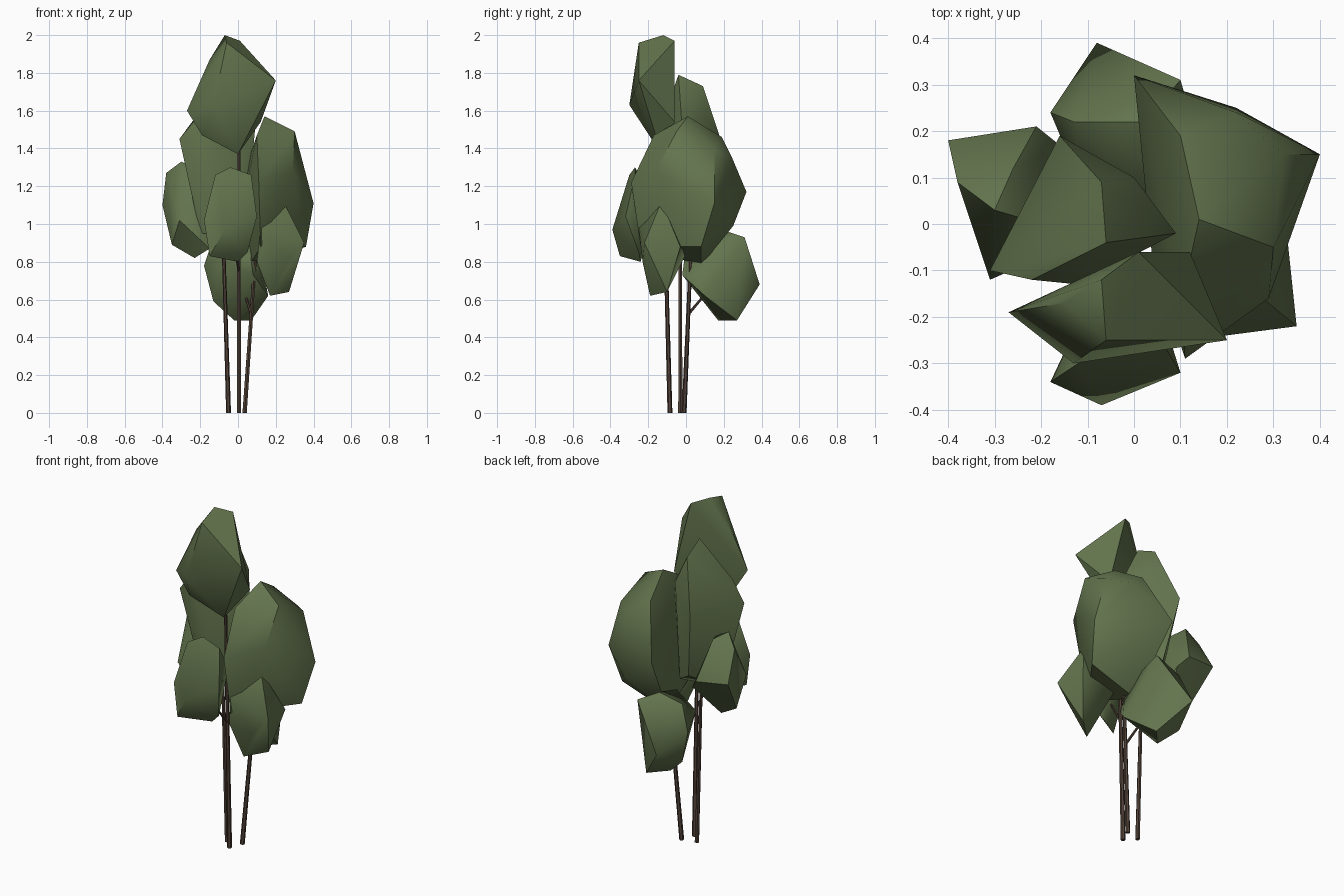
import bpy, bmesh
from mathutils import Vector


def material(name, rgb):
    m = bpy.data.materials.new(name)
    m.diffuse_color = (*rgb, 1)
    return m


LEAF = material("leaf_green", (0.125, 0.175, 0.075))
BARK = material("bark_brown", (0.085, 0.055, 0.04))


def finish(bm, name, mat, angle):
    bmesh.ops.recalc_face_normals(bm, faces=bm.faces)
    me = bpy.data.meshes.new(name)
    bm.to_mesh(me)
    bm.free()
    ob = bpy.data.objects.new(name, me)
    bpy.context.collection.objects.link(ob)
    me.materials.append(mat)
    bpy.ops.object.select_all(action='DESELECT')
    ob.select_set(True)
    bpy.context.view_layer.objects.active = ob
    bpy.ops.object.shade_smooth_by_angle(angle=angle)


def clump(name, *corners):
    """Faceted leaf mass: the convex hull of a few corners."""
    bm = bmesh.new()
    for c in corners:
        bm.verts.new(c)
    bmesh.ops.convex_hull(bm, input=bm.verts)
    loose = [v for v in bm.verts if not v.link_faces]
    bmesh.ops.delete(bm, geom=loose, context='VERTS')
    finish(bm, name, LEAF, 0.8)


def stem(name, start, end, r1, r2, sides=6):
    """Thin tapered stem between two points."""
    a, b = Vector(start), Vector(end)
    bm = bmesh.new()
    bmesh.ops.create_cone(bm, cap_ends=True, segments=sides, radius1=r1,
                          radius2=r2, depth=(b - a).length)
    rot = (b - a).to_track_quat('Z', 'Y').to_matrix()
    bmesh.ops.rotate(bm, verts=bm.verts, matrix=rot)
    bmesh.ops.translate(bm, verts=bm.verts, vec=(a + b) / 2)
    finish(bm, name, BARK, 0.5)


# Trunks
stem("left_trunk", (-0.05, -0.03, 0), (-0.085, -0.03, 1.15), 0.013, 0.008)
stem("middle_trunk", (0.005, -0.085, 0), (0.005, -0.125, 1.5), 0.013, 0.008)
stem("right_trunk", (0.035, -0.01, 0), (0.10, 0.03, 0.95), 0.013, 0.009)
# Side branches
stem("rear_branch", (0.07, 0.01, 0.52), (0.03, 0.12, 0.65), 0.008, 0.006)
stem("front_branch", (0.005, -0.11, 0.75), (-0.03, -0.25, 0.95), 0.007, 0.005)

# Crown
clump("top_leaves",
      (-0.07, -0.12, 2.0), (0.01, -0.06, 1.97), (-0.06, -0.25, 1.96),
      (-0.15, -0.17, 1.87), (0.20, -0.25, 1.76), (-0.27, -0.19, 1.60),
      (-0.13, -0.30, 1.63), (0.12, -0.06, 1.54), (-0.19, -0.18, 1.47),
      (0.0, -0.13, 1.37))
clump("upper_rear_leaves",
      (-0.06, -0.04, 1.79), (-0.07, 0.09, 1.73), (0.09, -0.02, 1.5),
      (0.0, 0.10, 1.57), (-0.16, 0.19, 1.43), (-0.31, -0.10, 1.45),
      (-0.22, -0.12, 1.56), (-0.12, -0.13, 1.52), (-0.20, -0.05, 0.95),
      (-0.10, 0.12, 1.05), (-0.10, -0.12, 0.95), (0.04, 0.0, 0.95))
clump("large_right_leaves",
      (0.14, 0.01, 1.57), (0.30, -0.05, 1.49), (0.10, 0.19, 1.46),
      (0.32, 0.15, 1.39), (0.22, 0.24, 1.36), (0.0, 0.32, 1.17),
      (0.40, 0.15, 1.11), (0.36, 0.08, 0.88), (0.29, -0.16, 1.28),
      (0.11, -0.29, 1.22), (0.10, -0.17, 1.47), (0.06, 0.08, 0.78),
      (0.12, -0.24, 0.88), (0.22, 0.25, 0.99), (0.04, -0.08, 1.18))

# Lower leaf masses
clump("left_leaves",
      (-0.38, 0.09, 1.27), (-0.30, 0.03, 1.33), (-0.26, 0.12, 1.31),
      (-0.40, 0.18, 1.10), (-0.21, 0.21, 1.08), (-0.16, 0.17, 1.02),
      (-0.31, -0.12, 1.02), (-0.35, 0.03, 0.89), (-0.23, 0.0, 0.82),
      (-0.15, -0.05, 0.87), (-0.20, 0.0, 1.27))
clump("front_leaves",
      (-0.12, -0.30, 1.26), (-0.04, -0.27, 1.30), (0.07, -0.27, 1.26),
      (0.10, -0.32, 1.04), (0.05, -0.25, 0.85), (0.0, -0.24, 0.80),
      (-0.15, -0.35, 0.83), (-0.18, -0.34, 1.02), (-0.07, -0.39, 0.97),
      (-0.10, -0.17, 1.05), (0.05, -0.16, 1.10))
clump("right_leaves",
      (0.24, -0.13, 1.12), (0.35, -0.22, 0.90), (0.33, -0.03, 0.88),
      (0.27, -0.10, 0.64), (0.17, -0.19, 0.62), (0.10, -0.22, 0.80),
      (0.12, -0.25, 0.98), (0.13, 0.0, 0.84), (0.26, -0.23, 0.80))
clump("rear_leaves",
      (-0.18, 0.24, 0.78), (-0.13, 0.22, 0.93), (-0.08, 0.39, 0.68),
      (0.10, 0.31, 0.93), (0.02, 0.22, 0.96), (0.07, 0.27, 0.49),
      (-0.02, 0.17, 0.49), (-0.13, 0.22, 0.59), (0.16, 0.10, 0.62),
      (0.08, -0.02, 0.73), (0.06, 0.0, 0.88), (-0.10, 0.05, 0.82))
